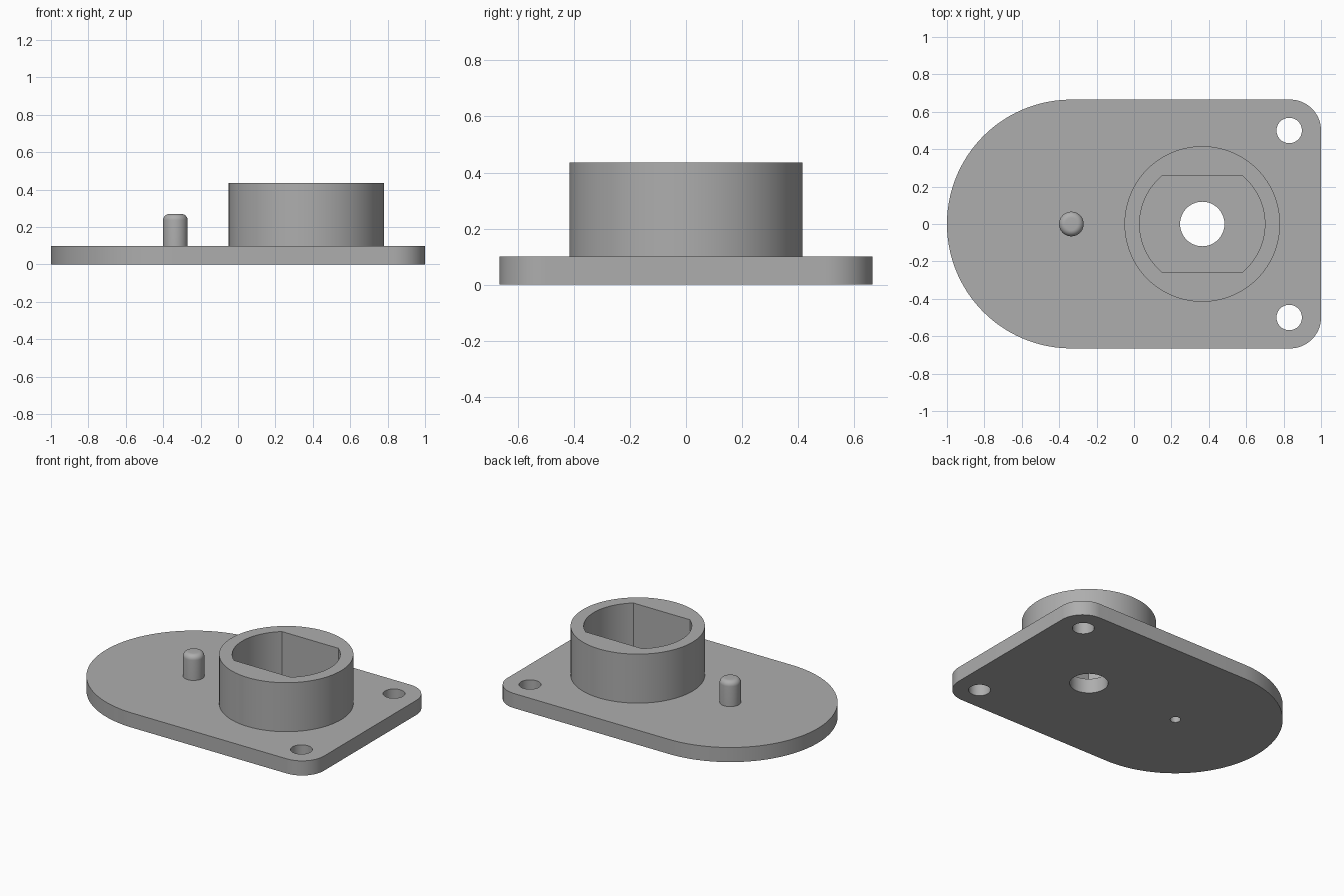
import bpy, bmesh
from math import sin, cos, pi, asin, radians
from mathutils import Vector, Matrix

cube = bpy.data.objects.get("Cube")
if cube:
    bpy.data.objects.remove(cube, do_unlink=True)

grey = bpy.data.materials.new("plain grey")
grey.use_nodes = True
colour = (0.42, 0.42, 0.42, 1)
grey.diffuse_color = colour
grey.node_tree.nodes["Principled BSDF"].inputs["Base Color"].default_value = colour

HALF = 0.665      # half width of the plate and radius of its round end
PLATE_TOP = 0.1
PIN_X = -0.335
HUB_X = 0.365


def arc(cx, cy, r, start, end, steps):
    """Points along an arc, both ends included."""
    return [(cx + r * cos(start + (end - start) * i / steps),
             cy + r * sin(start + (end - start) * i / steps)) for i in range(steps + 1)]


def circle(cx, cy, r, steps=64):
    return arc(cx, cy, r, 0, 2 * pi, steps)[:-1]


def finish(name, bm):
    bmesh.ops.recalc_face_normals(bm, faces=bm.faces)
    mesh = bpy.data.meshes.new(name)
    bm.to_mesh(mesh)
    bm.free()
    mesh.materials.append(grey)
    obj = bpy.data.objects.new(name, mesh)
    bpy.context.collection.objects.link(obj)
    bpy.ops.object.select_all(action='DESELECT')
    obj.select_set(True)
    bpy.context.view_layer.objects.active = obj
    bpy.ops.object.shade_smooth_by_angle(angle=radians(30))
    return obj


def extruded(name, loops, z0, z1):
    """Solid from an outer outline and any number of hole outlines."""
    bm = bmesh.new()
    for loop in loops:
        verts = [bm.verts.new((x, y, z0)) for x, y in loop]
        for a, b in zip(verts, verts[1:] + verts[:1]):
            bm.edges.new((a, b))
    bmesh.ops.triangle_fill(bm, edges=bm.edges[:], use_beauty=True, normal=(0, 0, 1))
    top = bmesh.ops.extrude_face_region(bm, geom=bm.faces[:], use_keep_orig=True)
    moved = [g for g in top["geom"] if isinstance(g, bmesh.types.BMVert)]
    bmesh.ops.translate(bm, verts=moved, vec=(0, 0, z1 - z0))
    return finish(name, bm)


# Base plate: round left end, two rounded corners, bolt holes, bore and pin hole
corner = 0.165
cx, cy = 1 - corner, HALF - corner
outline = (arc(PIN_X, 0, HALF, pi / 2, 3 * pi / 2, 96)
           + arc(cx, -cy, corner, -pi / 2, 0, 20)
           + arc(cx, cy, corner, 0, pi / 2, 20))
bolt_holes = [circle(0.83, side * 0.5, 0.068, 40) for side in (-1, 1)]
extruded("base_plate",
         [outline, circle(HUB_X, 0, 0.119), circle(PIN_X, 0, 0.033, 32)] + bolt_holes,
         0, PLATE_TOP)

# Hub: round collar whose socket has two flat sides
socket_r, flat = 0.335, 0.258
a = asin(flat / socket_r)
socket = arc(HUB_X, 0, socket_r, -a, a, 32) + arc(HUB_X, 0, socket_r, pi - a, pi + a, 32)
extruded("hub_collar", [circle(HUB_X, 0, 0.416, 96), socket], PLATE_TOP, 0.435)

# Locating pin: lathed, with a rounded top and a blind bore from below
pin_r, pin_top, fillet = 0.066, 0.27, 0.033
profile = ([(0, 0.2), (0.033, 0.2), (0.033, PLATE_TOP), (pin_r, PLATE_TOP)]
           + arc(pin_r - fillet, pin_top - fillet, fillet, 0, pi / 2, 8)
           + [(0, pin_top)])
bm = bmesh.new()
verts = [bm.verts.new((r, 0, z)) for r, z in profile]
edges = [bm.edges.new(pair) for pair in zip(verts, verts[1:])]
bmesh.ops.spin(bm, geom=verts + edges, cent=(0, 0, 0), axis=(0, 0, 1),
               angle=2 * pi, steps=40, use_merge=True)
bmesh.ops.remove_doubles(bm, verts=bm.verts[:], dist=0.0001)
bmesh.ops.transform(bm, matrix=Matrix.Translation(Vector((PIN_X, 0, 0))), verts=bm.verts[:])
finish("locating_pin", bm)
